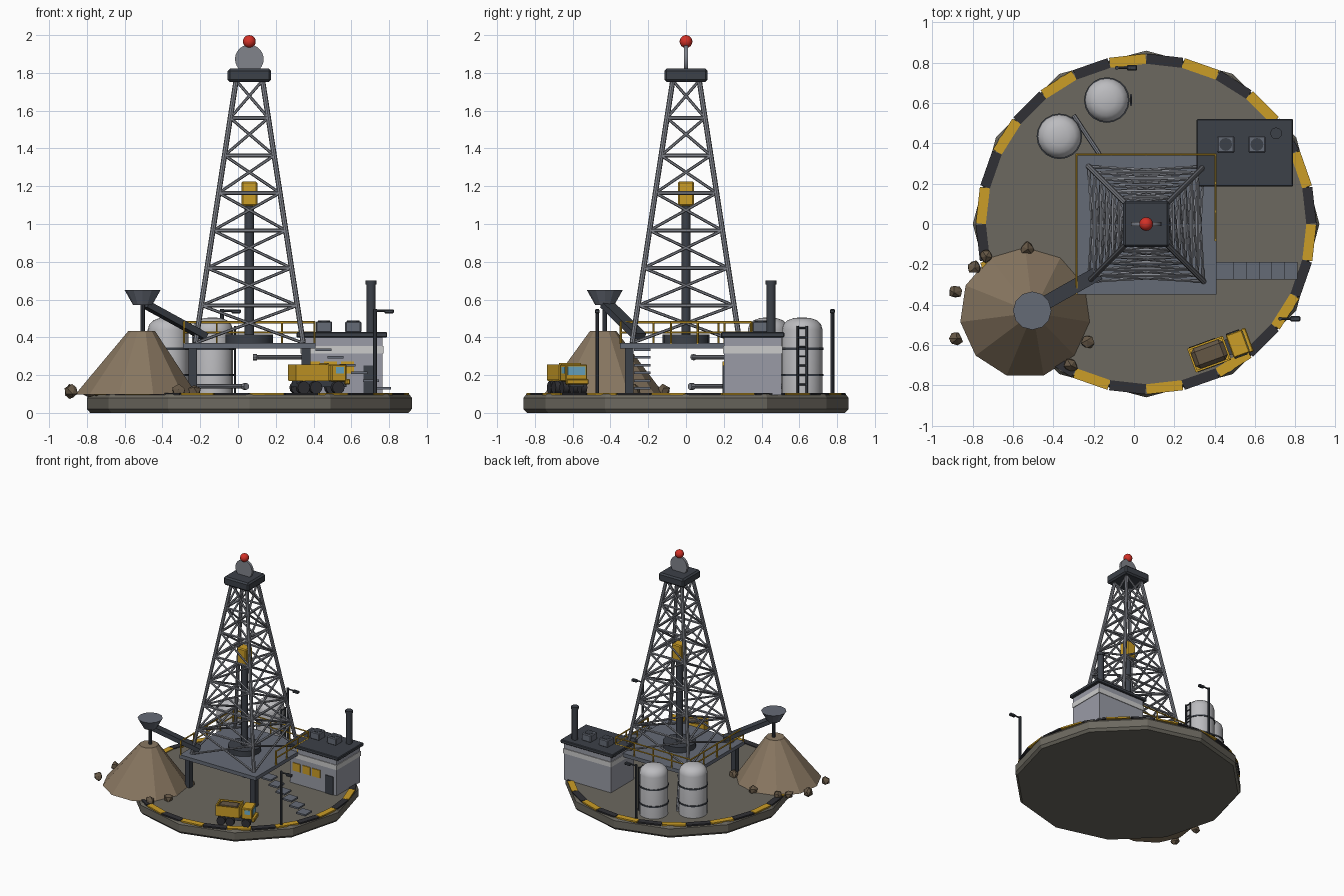
import bpy, bmesh, math, random
from mathutils import Matrix, Vector

if "Cube" in bpy.data.objects:
    bpy.data.objects.remove(bpy.data.objects["Cube"])
random.seed(4)
CX = 0.06  # x of the base and derrick axis

def material(name, r, g, b):
    m = bpy.data.materials.new(name)
    m.diffuse_color = (r, g, b, 1)
    m.use_nodes = True
    m.node_tree.nodes["Principled BSDF"].inputs["Base Color"].default_value = m.diffuse_color
    return m

CONCRETE = material("concrete", .15, .14, .115)
YELLOW = material("yellow", .60, .34, .02)
DARK = material("dark_steel", .045, .052, .065)
BLACK = material("black_paint", .03, .03, .035)
STEEL = material("steel", .22, .23, .26)
DECK = material("deck_grey", .13, .145, .18)
WALL = material("wall", .32, .33, .38)
PALE = material("pale_trim", .55, .55, .55)
TANK = material("tank_paint", .50, .50, .52)
SOIL = material("soil", .25, .185, .12)
ROCK = material("rock", .13, .095, .06)
RED = material("red_lamp", .65, .03, .02)
GLASS = material("glass", .15, .42, .60)

def box(bm, c, s, rot=Matrix()):
    bmesh.ops.create_cube(bm, size=1, matrix=Matrix.Translation(c) @ rot.to_4x4() @ Matrix.Diagonal((*s, 1)))

def tube(bm, p, q, r, n=8, r2=None):
    p, q = Vector(p), Vector(q)
    d = q - p
    rot = Matrix() if abs(d.x) + abs(d.y) < 1e-6 else d.to_track_quat('Z', 'Y').to_matrix().to_4x4()
    bmesh.ops.create_cone(bm, cap_ends=True, segments=n, radius1=r, radius2=r if r2 is None else r2,
                          depth=d.length, matrix=Matrix.Translation((p + q) / 2) @ rot)

def emit(name, bm, mat, smooth=False, bevel=0, matrix=None):
    bmesh.ops.recalc_face_normals(bm, faces=bm.faces)
    me = bpy.data.meshes.new(name)
    bm.to_mesh(me)
    bm.free()
    me.materials.append(mat)
    ob = bpy.data.objects.new(name, me)
    bpy.context.collection.objects.link(ob)
    if matrix:
        ob.matrix_world = matrix
    if bevel:
        m = ob.modifiers.new("bevel", 'BEVEL')
        m.width, m.segments = bevel, 1
    if smooth:
        bpy.ops.object.select_all(action='DESELECT')
        ob.select_set(True)
        bpy.context.view_layer.objects.active = ob
        bpy.ops.object.shade_smooth_by_angle(angle=math.radians(40))
    return ob

def boxes(name, mat, items, bevel=0, matrix=None):
    bm = bmesh.new()
    for c, s in items:
        box(bm, c, s)
    return emit(name, bm, mat, False, bevel, matrix)

def tubes(name, mat, items, n=8, smooth=True, matrix=None):
    bm = bmesh.new()
    for it in items:
        tube(bm, *it[:3], n, *it[3:])
    return emit(name, bm, mat, smooth, 0, matrix)

# Twelve-sided base slab with chamfered rims, and hazard stripes around it
bm = bmesh.new()
for z0, z1, r0, r1 in ((0, .02, .842, .86), (.02, .08, .86, .86), (.08, .1, .86, .845)):
    # rotate each ring so that a vertex points along +x
    bmesh.ops.create_cone(bm, cap_ends=z0 != .02, segments=12, radius1=r0, radius2=r1, depth=z1 - z0,
                          matrix=Matrix.Translation((CX, 0, (z0 + z1) / 2)))
bmesh.ops.remove_doubles(bm, verts=bm.verts, dist=1e-4)
inner = [f for f in bm.faces if len(f.verts) > 4 and .01 < f.calc_center_median().z < .09]
bmesh.ops.delete(bm, geom=inner, context='FACES_ONLY')
emit("base_slab", bm, CONCRETE)
for odd, mat in enumerate((BLACK, YELLOW)):
    bm = bmesh.new()
    for k in range(odd, 28, 2):
        a = (k + .5) * math.tau / 28
        box(bm, (CX + .815 * math.cos(a), .815 * math.sin(a), .1), (.05, .18, .012), Matrix.Rotation(a, 4, 'Z'))
    emit(("dark", "yellow")[odd] + "_hazard_stripes", bm, mat)

# Drill floor, its posts and rotary table
boxes("drill_floor", DECK, [((CX, 0, .355), (.7, .7, .03))])
boxes("floor_posts", DARK, [((CX + sx * .3, sy * .3, .22), (.045, .045, .245)) for sx in (-1, 1) for sy in (-1, 1)])
tubes("rotary_table", DARK, [((CX, 0, .37), (CX, 0, .415), .125)], 16)

# Lattice derrick: four legs, rings and cross braces in seven bays
def corner(i, k):
    h = .285 + (.07 - .285) * k / 7
    sx, sy = ((-1, -1), (1, -1), (1, 1), (-1, 1))[i % 4]
    return (CX + sx * h, sy * h, .37 + 1.39 * k / 7)

tubes("derrick_legs", STEEL, [(corner(i, 0), corner(i, 7), .014) for i in range(4)])
braces = []
for k in range(7):
    for i in range(4):
        braces += [(corner(i, k), corner(i + 1, k + 1), .008), (corner(i + 1, k), corner(i, k + 1), .008)]
        if k:
            braces.append((corner(i, k), corner(i + 1, k), .010))
tubes("derrick_braces", STEEL, braces, 6)
boxes("crown_block", DARK, [((CX, 0, 1.787), (.23, .23, .07))], .012)
tubes("crown_wheel", STEEL, [((CX, -.011, 1.873), (CX, .011, 1.873), .076)], 24)
bm = bmesh.new()
bmesh.ops.create_uvsphere(bm, u_segments=16, v_segments=10, radius=.034, matrix=Matrix.Translation((CX, 0, 1.966)))
emit("beacon", bm, RED, True)
tubes("drill_pipe", DARK, [((CX, 0, .41), (CX, 0, 1.11), .025)], 12)
boxes("travelling_block", YELLOW, [((CX, 0, 1.16), (.085, .085, .13))], .008)

# Railing on the left, back and part of the right edge
L, R, B, F = CX - .345, CX + .345, .345, -.345
rails = []
for p, q, n in (((L, F), (L, B), 4), ((L, B), (R, B), 4), ((R, B), (R, -.08), 3)):
    rails += [((*p, z), (*q, z), .006) for z in (.425, .48)]
    for i in range(n + 1):
        x, y = p[0] + (q[0] - p[0]) * i / n, p[1] + (q[1] - p[1]) * i / n
        rails.append(((x, y, .365), (x, y, .485), .006))
tubes("railing", YELLOW, rails, 6)

# Stairs
boxes("stair_treads", DECK, [((.453 + .063 * i, -.232, .335 - .041 * i), (.085, .088, .014)) for i in range(6)])

# Control building with roof, trim, windows, door, fans and chimney
boxes("building_walls", WALL, [((.55, .353, .25), (.43, .305, .31))])
boxes("building_trim", PALE, [((.55, .353, .335), (.44, .315, .04))])
boxes("building_roof", DARK, [((.55, .353, .413), (.48, .335, .028))], .005)
boxes("windows", YELLOW, [((x, .2, .24), (.07, .012, .065)) for x in (.40, .49, .58)])
boxes("door", DARK, [((.70, .2, .175), (.07, .012, .15))])
boxes("roof_fan_housings", DECK, [((x, .395, .455), (.085, .085, .06)) for x in (.455, .61)], .006)
tubes("roof_fans", DARK, [((x, .395, .48), (x, .395, .488), .032) for x in (.455, .61)], 12)
tubes("chimney", DARK, [((.705, .45, .42), (.705, .45, .69), .024), ((.705, .45, .68), (.705, .45, .70), .029)], 12)

# Storage tanks with domed tops, straps and a ladder each
for n, (tx, ty) in enumerate(((-.37, .435), (-.135, .615)), 1):
    bm = bmesh.new()
    prof = [(.108, .1), (.108, .44), (.1, .468), (.078, .49), (.045, .502), (0, .506)]
    vs = [bm.verts.new((r, 0, z)) for r, z in prof]
    es = [bm.edges.new(e) for e in zip(vs, vs[1:])]
    bmesh.ops.spin(bm, geom=vs + es, cent=(0, 0, 0), axis=(0, 0, 1), angle=math.tau, steps=20)
    bmesh.ops.remove_doubles(bm, verts=bm.verts, dist=1e-4)
    emit(f"tank_{n}", bm, TANK, True, 0, Matrix.Translation((tx, ty, 0)))
    tubes(f"tank_straps_{n}", DARK, [((tx, ty, z - .006), (tx, ty, z + .006), .113) for z in (.2, .34)], 20)
tx, ty = -.015, .615
ladder = [((tx, ty + s * .024, .1), (tx, ty + s * .024, .46), .006) for s in (-1, 1)]
ladder += [((tx, ty - .024, .15 + .05 * i), (tx, ty + .024, .15 + .05 * i), .005) for i in range(7)]
tubes("tank_ladder", DARK, ladder, 6)

# Pipes under the drill floor
tubes("pipes", STEEL, [((.10, .04, .295), (.40, .25, .295), .012), ((-.30, .54, .14), (.03, .04, .14), .012),
                       ((.10, .04, .295), (.08, .04, .295), .018), ((.03, .04, .14), (.045, .02, .14), .018)])

# Spoil heap with scattered rocks
bm = bmesh.new()
bmesh.ops.create_cone(bm, cap_ends=True, segments=11, radius1=.325, radius2=.072, depth=.335,
                      matrix=Matrix.Translation((-.54, -.44, .265)))
for v in bm.verts:
    if v.co.z > .3:
        v.co.x += .03
emit("spoil_heap", bm, SOIL)
bm = bmesh.new()
for x, y in ((-.525, -.12), (-.73, -.155), (-.79, -.21), (-.885, -.335), (-.88, -.57), (-.31, -.70), (-.23, -.58), (-.25, -.27)):
    ret = bmesh.ops.create_icosphere(bm, subdivisions=1, radius=.036,
        matrix=Matrix.Translation((x, y, .115)) @ Matrix.Rotation(random.uniform(0, 6), 4, 'Z'))
    for v in ret["verts"]:
        v.co += Vector([random.uniform(-.008, .004) for _ in range(3)])
emit("rocks", bm, ROCK)

# Hopper on its pole, and the conveyor chute down to the drill floor
tubes("hopper", DECK, [((-.505, -.43, .57), (-.505, -.43, .65), .05, .095)], 12, False)
tubes("hopper_pole", DARK, [((-.505, -.43, .1), (-.505, -.43, .58), .012)])
bm = bmesh.new()
p, q = Vector((-.49, -.42, .575)), Vector((-.18, -.245, .405))
d = (q - p).normalized()
side = Vector((0, 0, 1)).cross(d).normalized()
rot = Matrix((d, side, d.cross(side))).transposed()
box(bm, (p + q) / 2, ((q - p).length, .07, .035), rot)
emit("conveyor", bm, DARK)

# Lamp posts with an arm towards +x
for n, (x, y) in enumerate(((.725, -.47), (-.085, .775)), 1):
    tubes(f"lamp_post_{n}", DARK, [((x, y, .1), (x, y, .55), .010), ((x, y, .54), (x + .07, y, .542), .006)])
    boxes(f"lamp_head_{n}", DARK, [((x + .075, y, .537), (.05, .026, .02))], .004)

# Dump truck, turned 20 degrees, built along its own +x axis
T = Matrix.Translation((.43, -.625, 0)) @ Matrix.Rotation(math.radians(20), 4, 'Z')
boxes("truck_chassis", DARK, [((0, 0, .153), (.28, .08, .03))], 0, T)
wheels = [((x, s * .035, .134), (x, s * .066, .134), .034) for x in (-.11, -.04, .085) for s in (-1, 1)]
tubes("truck_wheels", BLACK, wheels, 12, True, T)
boxes("truck_cab", YELLOW, [((.09, 0, .212), (.085, .12, .09)), ((.14, 0, .165), (.025, .125, .03))], .005, T)
boxes("truck_windows", GLASS, [((.132, 0, .222), (.006, .1, .045)), ((.095, 0, .225), (.045, .124, .035))], 0, T)
boxes("truck_bed", YELLOW, [((-.06, 0, .18), (.185, .12, .02)), ((-.06, .058, .215), (.185, .01, .08)),
      ((-.06, -.058, .215), (.185, .01, .08)), ((-.149, 0, .215), (.01, .12, .08)), ((.029, 0, .22), (.01, .12, .09))], 0, T)
boxes("truck_load", ROCK, [((-.06, 0, .215), (.17, .108, .075))], .02, T)
